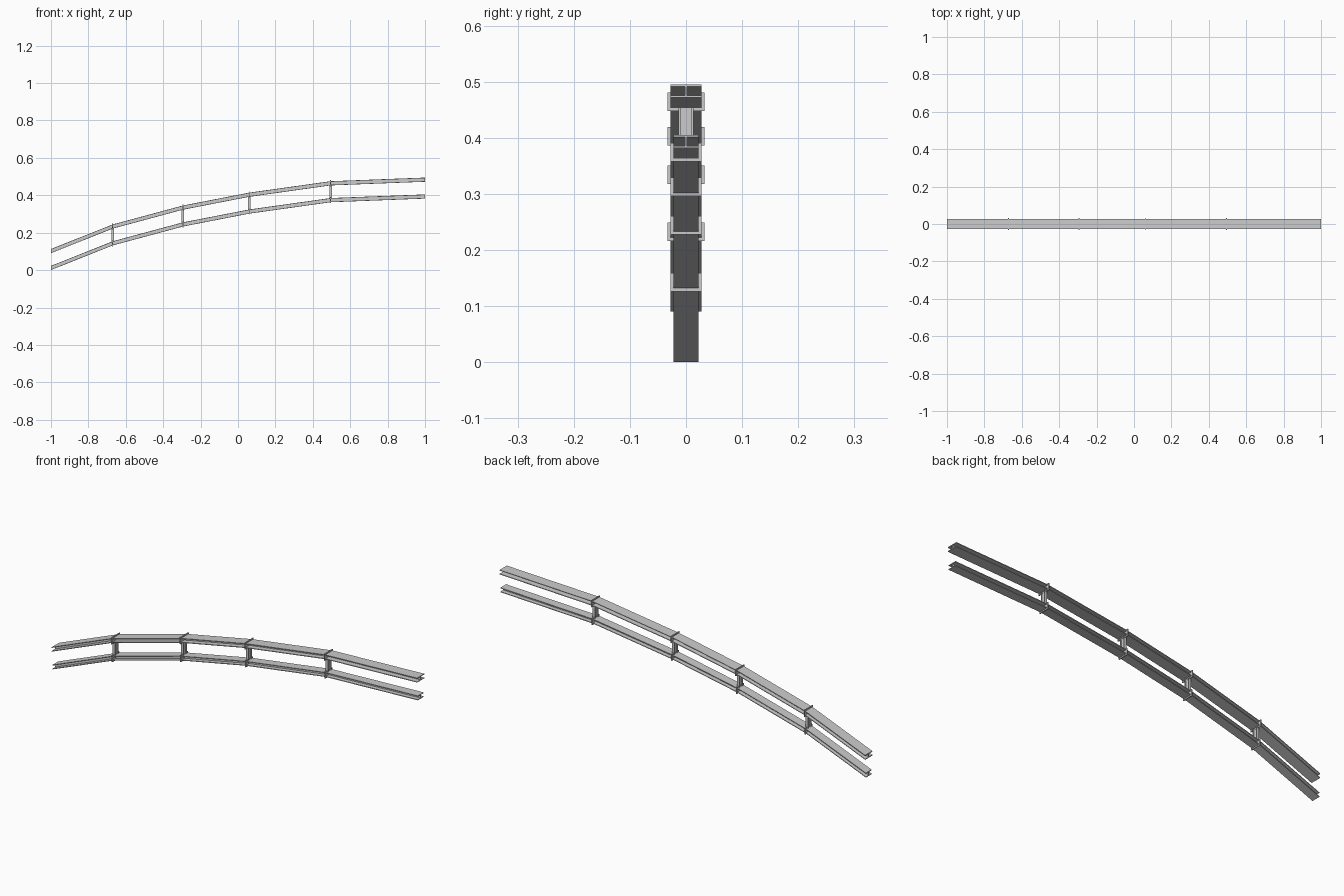
import bpy, bmesh

if "Cube" in bpy.data.objects:
    bpy.data.objects.remove(bpy.data.objects["Cube"])

SPACING = 0.09
# shared arc of both rails: (x, centre height of the lower rail)
PATH = [(-1, 0.0115), (-0.67, 0.143), (-0.295, 0.244),
        (0.06, 0.313), (0.495, 0.374), (1, 0.3935)]


def i_section(w, h, flange, web):
    """I-shaped outline, half width w, half height h."""
    q = h - flange
    return [(-w, -h), (w, -h), (w, -q), (web, -q), (web, q), (w, q),
            (w, h), (-w, h), (-w, q), (-web, q), (-web, -q), (-w, -q)]


def loft(name, rings):
    """Skin a list of matching rings and cap both ends."""
    bm = bmesh.new()
    vr = [[bm.verts.new(p) for p in ring] for ring in rings]
    n = len(vr[0])
    for a, b in zip(vr, vr[1:]):
        for i in range(n):
            j = (i + 1) % n
            bm.faces.new((a[i], a[j], b[j], b[i]))
    bm.faces.new(vr[0][::-1])
    bm.faces.new(vr[-1])
    bmesh.ops.recalc_face_normals(bm, faces=bm.faces[:])
    me = bpy.data.meshes.new(name)
    bm.to_mesh(me)
    bm.free()
    ob = bpy.data.objects.new(name, me)
    bpy.context.collection.objects.link(ob)
    return ob


def box(name, x, z, hx, hy, hz):
    ring = lambda px: [(px, -hy, z - hz), (px, hy, z - hz),
                       (px, hy, z + hz), (px, -hy, z + hz)]
    return loft(name, [ring(x - hx), ring(x + hx)])


# rails with vertical mitred joints, plus their splice plates
for label, lift, half in (("lower", 0, 0.0225), ("upper", SPACING, 0.028)):
    profile = i_section(half, 0.0112, 0.0035, 0.002)
    loft(label + "_rail", [[(x, y, z + lift + dz) for y, dz in profile]
                           for x, z in PATH])
    for x, z in PATH[1:-1]:
        box(label + "_joint_plate", x, z + lift, 0.0025, half + 0.005, 0.0165)

# I-section posts between the rails
post = i_section(0.0065, 0.013, 0.003, 0.0015)
for x, z in PATH[1:-1]:
    loft("post", [[(x + px, py, h) for px, py in post]
                  for h in (z + 0.009, z + SPACING - 0.009)])
